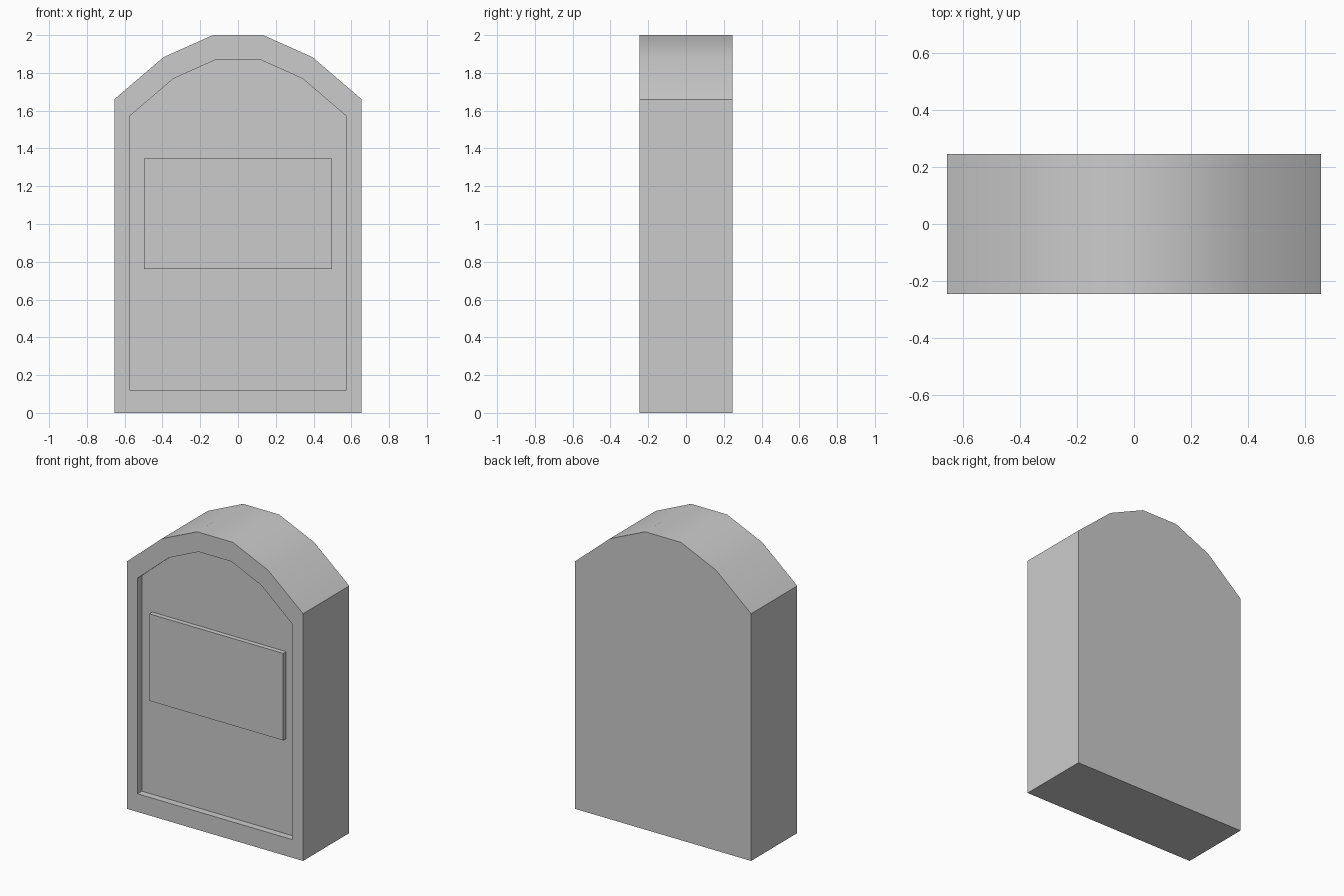
import bpy, bmesh, math

if "Cube" in bpy.data.objects:
    bpy.data.objects.remove(bpy.data.objects["Cube"])

HALF_DEPTH = 0.245
FLOOR_Y = -0.199      # back of the recess
PLAQUE_Y = -0.231     # front of the raised panel


def arch(right_half):
    """Closed outline from its right half, listed bottom to top."""
    return right_half + [(-x, z) for x, z in reversed(right_half)]


def make_object(name, bm):
    bmesh.ops.recalc_face_normals(bm, faces=bm.faces)
    mesh = bpy.data.meshes.new(name)
    bm.to_mesh(mesh)
    bm.free()
    obj = bpy.data.objects.new(name, mesh)
    bpy.context.collection.objects.link(obj)
    return obj


def loft(name, rings):
    """Bridge successive (outline, y) rings and cap both ends."""
    bm = bmesh.new()
    loops = [[bm.verts.new((x, y, z)) for x, z in pts] for pts, y in rings]
    for a, b in zip(loops, loops[1:]):
        for i in range(len(a)):
            j = (i + 1) % len(a)
            bm.faces.new((a[i], a[j], b[j], b[i]))
    bm.faces.new(loops[0])
    bm.faces.new(loops[-1])
    return make_object(name, bm)


outer = arch([(0.655, 0.0), (0.655, 1.66), (0.395, 1.883), (0.133, 2.0)])
inner = arch([(0.575, 0.122), (0.575, 1.57), (0.343, 1.769), (0.122, 1.868)])
panel = arch([(0.497, 0.762), (0.497, 1.346)])

# Slab with a front border and recessed face
slab = loft("headstone_slab", [(outer, HALF_DEPTH), (outer, -HALF_DEPTH),
                               (inner, -HALF_DEPTH), (inner, FLOOR_Y)])

# Raised blank panel inside the recess
loft("raised_panel", [(panel, FLOOR_Y + 0.003), (panel, PLAQUE_Y)])

# Smooth arch facets, sharp corners elsewhere
bpy.ops.object.select_all(action='DESELECT')
slab.select_set(True)
bpy.context.view_layer.objects.active = slab
bpy.ops.object.shade_smooth_by_angle(angle=math.radians(30))
